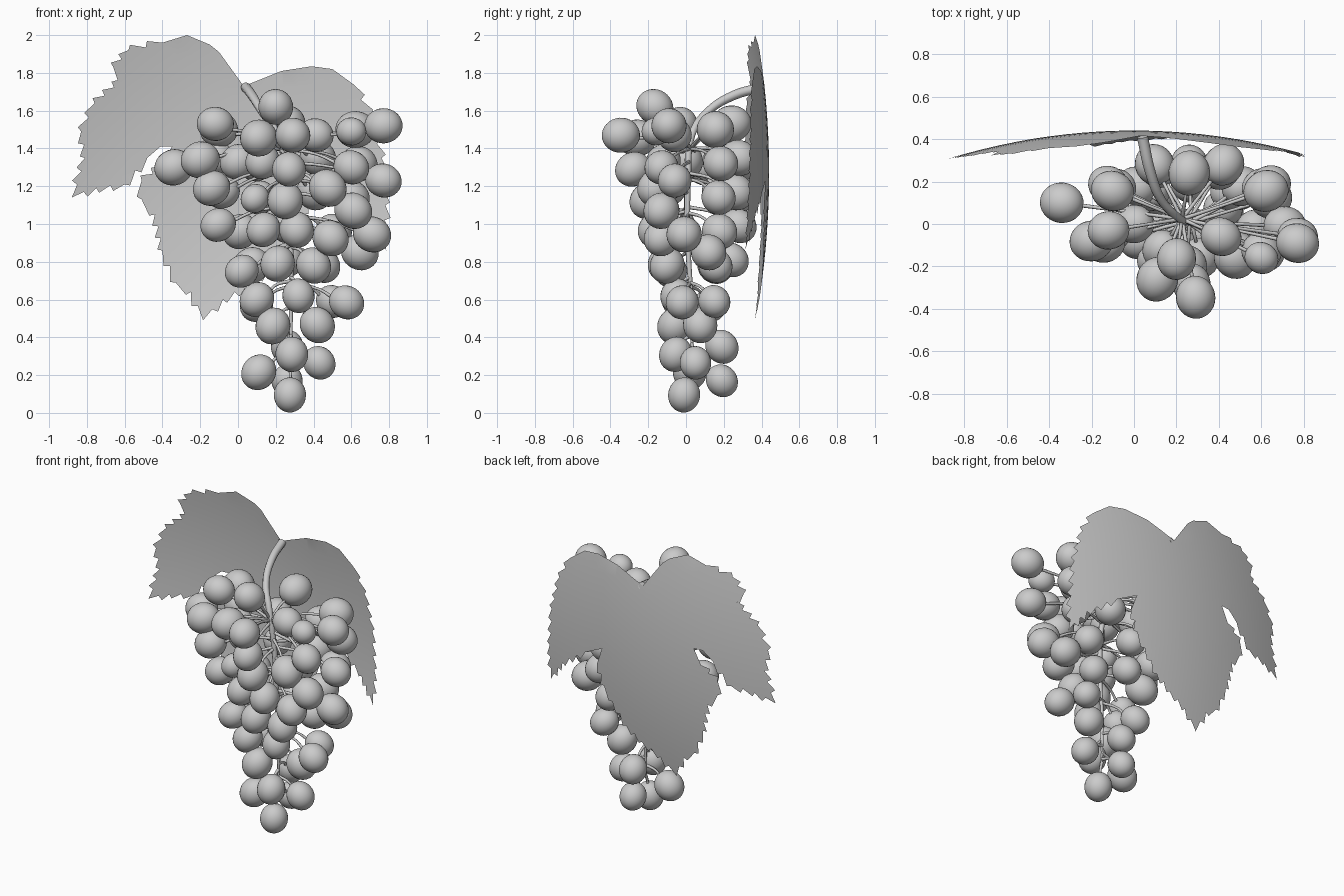
import bpy, bmesh, math, random
from mathutils import Vector
from mathutils.geometry import delaunay_2d_cdt

if "Cube" in bpy.data.objects:
    bpy.data.objects.remove(bpy.data.objects["Cube"])

random.seed(4)


def tube(name, paths, depth):
    """Curve object with one smooth spline per path; each point is (x, y, z, radius)."""
    cu = bpy.data.curves.new(name, 'CURVE')
    cu.dimensions = '3D'
    cu.bevel_depth = depth
    cu.bevel_resolution = 2
    cu.use_fill_caps = True
    cu.resolution_u = 5
    for path in paths:
        sp = cu.splines.new('BEZIER')
        sp.bezier_points.add(len(path) - 1)
        for bp, p in zip(sp.bezier_points, path):
            bp.co = p[:3]
            bp.radius = p[3]
            bp.handle_left_type = bp.handle_right_type = 'AUTO'
    ob = bpy.data.objects.new(name, cu)
    bpy.context.collection.objects.link(ob)
    return ob


# main stalk: arches from the leaf base, then hangs down through the bunch
stalk = [(.04, .41, 1.725, 1.05), (.075, .25, 1.68, 1), (.13, .11, 1.59, .85),
         (.21, .03, 1.47, .8), (.26, .01, 1.25, .7), (.28, .01, .9, .6),
         (.28, .03, .55, .45), (.28, .03, .25, .25)]
tube("main_stalk", [stalk], .025)


def axis_at(z):
    """Point on the hanging part of the stalk at height z."""
    pts = stalk[3:]
    for a, b in zip(pts, pts[1:]):
        if z >= b[2]:
            t = min(max((a[2] - z) / (a[2] - b[2]), 0), 1)
            return Vector(a[:3]).lerp(Vector(b[:3]), t)
    return Vector(pts[-1][:3])


# grapes on the front and sides (centre positions)
front = [(.2, -.165, 1.62), (-.12, -.03, 1.53), (.77, -.09, 1.52), (.6, -.16, 1.49),
         (.41, -.06, 1.47), (.29, -.345, 1.47), (.11, -.26, 1.455), (-.2, -.08, 1.34),
         (-.34, .10, 1.30), (.27, -.28, 1.29), (-.14, -.09, 1.19), (0, 0, 1.33),
         (.13, -.12, 1.33), (.6, -.13, 1.30), (.77, -.06, 1.23), (.475, -.16, 1.19),
         (.61, -.13, 1.07), (.25, -.2, 1.125), (.09, -.17, 1.135), (-.105, -.04, .995),
         (.135, -.15, .97), (.31, -.16, .97), (.49, -.13, .925), (.71, -.01, .945),
         (.645, .12, .85), (.02, -.08, .75), (.21, -.11, .79), (.40, -.1, .78),
         (.10, -.04, .60), (.32, -.05, .62), (.575, -.02, .585), (.5, .15, .59),
         (.185, -.06, .46), (.42, .075, .465), (.285, -.055, .31), (.43, .05, .265),
         (.11, .02, .215), (.275, -.01, .095)]
grapes = [Vector(p) for p in front]

# grapes on the back, in arched tiers: height, half width, depth, count
for z, rx, ry, n in [(1.50, .38, .19, 3), (1.32, .40, .24, 4), (1.14, .36, .22, 4),
                     (.96, .26, .23, 3), (.78, .2, .19, 3), (.54, .17, .14, 2),
                     (.35, .1, .14, 1), (.17, .1, .14, 1)]:
    for i in range(n):
        a = math.radians(90 if n == 1 else 18 + 144 * i / (n - 1))
        p = Vector((.26 + rx * math.cos(a), .05 + ry * math.sqrt(math.sin(a)),
                    z + (.03 if i % 2 else 0)))
        if all((p - q).length > .125 for q in grapes):
            grapes.append(p)

me = bpy.data.meshes.new("grape")
bm = bmesh.new()
bmesh.ops.create_uvsphere(bm, u_segments=24, v_segments=16, radius=1)
for f in bm.faces:
    f.smooth = True
bm.to_mesh(me)
bm.free()

stems = []
for i, p in enumerate(grapes):
    a = axis_at(min(p.z + .1, 1.4))
    out = p - a
    r = .083 + .010 * p.z / 1.5 + random.uniform(-.004, .006)
    if i in (3, 18):
        r = .074
    ob = bpy.data.objects.new("grape_%02d" % (i + 1), me)
    ob.location = p
    ob.scale = (r, r, r * 1.09)
    ob.rotation_euler = (out + Vector((0, 0, -.1))).to_track_quat('Z', 'Y').to_euler()
    bpy.context.collection.objects.link(ob)
    mid = a.lerp(p, .5) + Vector((0, 0, .02))
    end = p - out.normalized() * r * .9
    stems.append([(*a, 1.2), (*mid, .9), (*end, 1.1)])
tube("grape_stems", stems, .0085)

# vine leaf outline (x, z) anticlockwise seen from the front
outline = [(.03, 1.73), (-.1, 1.91), (-.15, 1.95), (-.27, 2.0), (-.40, 1.96), (-.58, 1.92),
           (-.66, 1.83), (-.61, 1.77), (-.76, 1.64), (-.83, 1.49), (-.81, 1.35), (-.88, 1.14),
           (-.75, 1.19), (-.6, 1.21), (-.48, 1.35), (-.41, 1.41), (-.35, 1.41), (-.40, 1.31),
           (-.51, 1.23), (-.51, 1.13), (-.44, 1.05), (-.40, .86), (-.33, .69), (-.25, .64),
           (-.185, .49), (-.08, .60), (.05, .67), (.16, .75), (.26, .89), (.32, .98),
           (.37, 1.12), (.33, 1.23), (.47, 1.16), (.67, 1.02), (.785, .86), (.78, 1.1),
           (.76, 1.35), (.70, 1.58), (.61, 1.74), (.50, 1.82), (.39, 1.835), (.23, 1.81),
           (.13, 1.77)]
smooth_parts = {0, 1, 2, 3, 14, 15, 16, 30, 31} | set(range(38, 43))
tips = (11, 24, 34)
edge = []
for i, (x, z) in enumerate(outline):
    nx, nz = outline[(i + 1) % len(outline)]
    d = Vector((nx - x, nz - z))
    edge.append(Vector((x, z)))
    if i in smooth_parts:
        continue
    # saw teeth leaning towards the nearest lobe tip
    n = max(1, round(d.length / .075))
    out = Vector((d.y, -d.x)).normalized() * .026
    forward = i < 11 or 16 <= i < 24 or 31 <= i < 34
    for k in range(n):
        at_tip = (i + 1 in tips and k == n - 1) or (i in tips and k == 0)
        if not at_tip:
            edge.append(Vector((x, z)) + d * ((k + (.85 if forward else .15)) / n) + out)
        if k < n - 1:
            edge.append(Vector((x, z)) + d * ((k + 1) / n) - out * .2)

# fill the outline over a grid of inner points, then bend it into a shallow dome
n = len(edge)
grid = [Vector((i * .08, 1.25 + j * .08)) for i in range(-11, 12) for j in range(-10, 10)]
res = delaunay_2d_cdt(edge + grid, [(i, (i + 1) % n) for i in range(n)], [], 1, 1e-5)
bm = bmesh.new()
vs = [bm.verts.new((x, .44 - .125 * (x / .85) ** 2 - .065 * ((z - 1.27) / .75) ** 2, z))
      for x, z in res[0]]
for tri in res[2]:
    f = bm.faces.new([vs[k] for k in tri])
    f.smooth = True
    f.normal_update()
    if f.normal.y < 0:
        f.normal_flip()
bmesh.ops.delete(bm, geom=[v for v in bm.verts if not v.link_faces], context='VERTS')
me = bpy.data.meshes.new("leaf")
bm.to_mesh(me)
bm.free()
bpy.context.collection.objects.link(bpy.data.objects.new("leaf", me))
